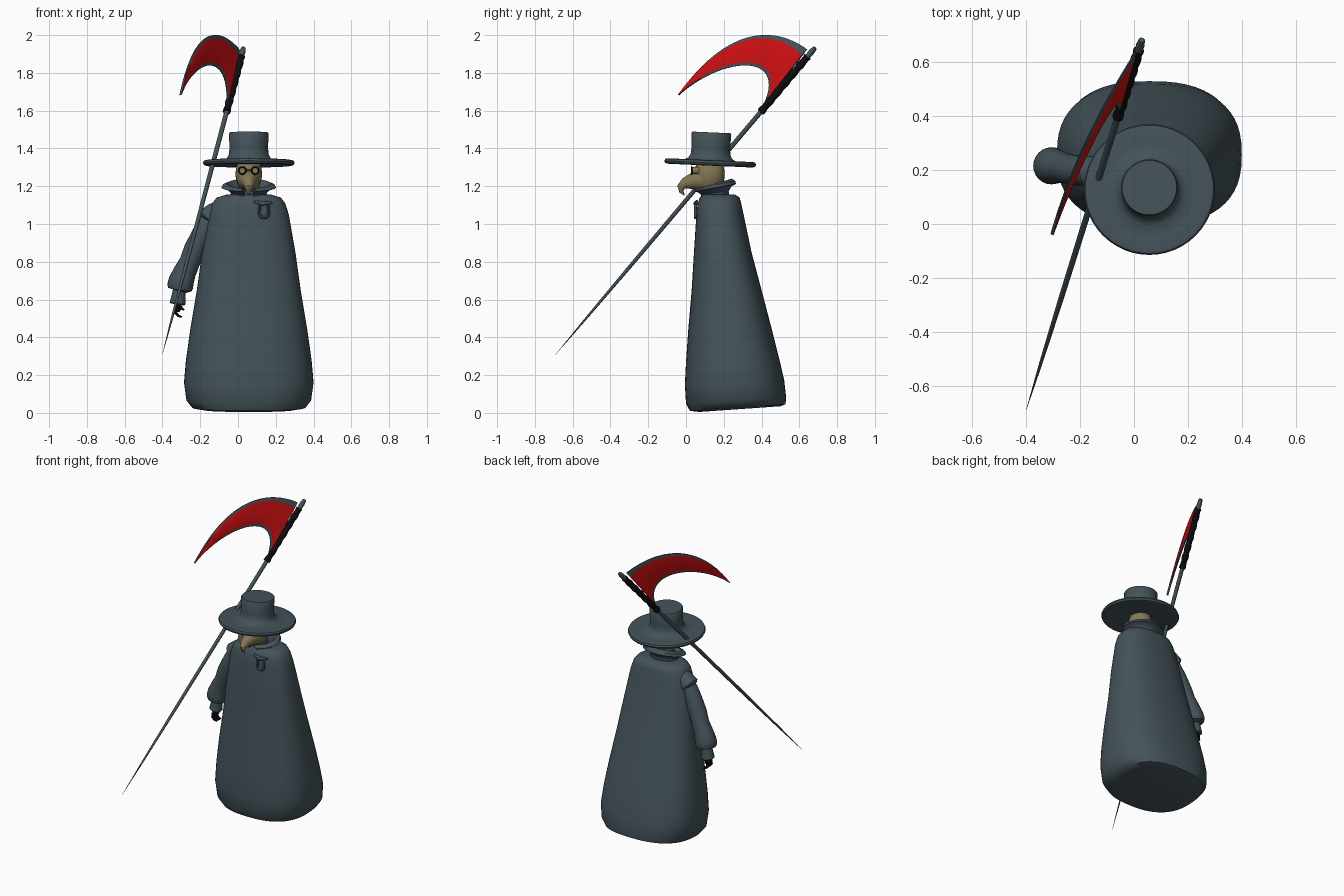
import bpy, bmesh, math
from mathutils import Vector, Matrix
from mathutils.geometry import interpolate_bezier

if "Cube" in bpy.data.objects:
    bpy.data.objects.remove(bpy.data.objects["Cube"], do_unlink=True)


def material(name, rgb):
    m = bpy.data.materials.new(name)
    m.use_nodes = True
    m.diffuse_color = (*rgb, 1)
    m.node_tree.nodes["Principled BSDF"].inputs["Base Color"].default_value = (*rgb, 1)
    return m


SLATE = material("slate cloth", (0.058, 0.086, 0.102))
RED = material("blade red", (0.62, 0.005, 0.006))
BLACK = material("black leather", (0.004, 0.004, 0.005))
TAN = material("tan mask", (0.23, 0.185, 0.09))
CX = 0.057  # figure's middle plane


def finish(name, bm, mats, angle=45):
    bmesh.ops.recalc_face_normals(bm, faces=bm.faces)
    mesh = bpy.data.meshes.new(name)
    bm.to_mesh(mesh)
    bm.free()
    for m in mats:
        mesh.materials.append(m)
    ob = bpy.data.objects.new(name, mesh)
    bpy.context.collection.objects.link(ob)
    bpy.ops.object.select_all(action='DESELECT')
    ob.select_set(True)
    bpy.context.view_layer.objects.active = ob
    bpy.ops.object.shade_smooth_by_angle(angle=math.radians(angle))
    return ob


def loft(name, rings, mats, rule=None, angle=45):
    """Skin closed rings of equal count and cap both ends."""
    bm = bmesh.new()
    vs = [[bm.verts.new(p) for p in r] for r in rings]
    n = len(vs[0])
    for a, b in zip(vs, vs[1:]):
        for i in range(n):
            j = (i + 1) % n
            f = bm.faces.new((a[i], a[j], b[j], b[i]))
            f.material_index = rule(i) if rule else 0
    bm.faces.new(vs[0])
    bm.faces.new(vs[-1])
    return finish(name, bm, mats, angle)


def sweep(name, path, mat, seg=16, ref=(1, 0, 0), angle=45):
    """Round tube through (x, y, z, radius) points."""
    pts = [Vector(p[:3]) for p in path]
    rings = []
    for k, p in enumerate(path):
        d = pts[min(k + 1, len(pts) - 1)] - pts[max(k - 1, 0)]
        u = d.cross(Vector(ref)).normalized()
        v = d.cross(u).normalized()
        rings.append([pts[k] + p[3] * (u * math.cos(t) + v * math.sin(t))
                      for t in (2 * math.pi * i / seg for i in range(seg))])
    return loft(name, rings, [mat], angle=angle)


def ball(name, centre, scale, mat):
    bm = bmesh.new()
    bmesh.ops.create_uvsphere(bm, u_segments=28, v_segments=16, radius=1,
                              matrix=Matrix.Translation(centre) @ Matrix.Diagonal((*scale, 1)))
    return finish(name, bm, [mat])


# Cloak: rounded-box sections as (height, half width, front y, back y)
def cloak_ring(z, hw, y0, y1, n=56):
    ring = []
    for i in range(n):
        t = 2 * math.pi * i / n
        c, s = math.cos(t), math.sin(t)
        x = CX + hw * math.copysign(abs(c) ** 0.8, c)
        y = (y0 + y1) / 2 + (y1 - y0) / 2 * math.copysign(abs(s) ** 0.8, s)
        ring.append((x, y, z + 0.07 * y * max(0, 1 - z / 0.4)))
    return ring


loft("cloak", [cloak_ring(*s) for s in (
    (0.0, 0.25, 0.07, 0.50), (0.01, 0.30, 0.02, 0.527), (0.05, 0.33, 0.0, 0.53),
    (0.15, 0.343, -0.006, 0.52), (0.27, 0.333, 0.0, 0.495), (0.44, 0.31, 0.012, 0.455),
    (0.65, 0.275, 0.03, 0.40), (0.85, 0.247, 0.042, 0.347), (1.05, 0.212, 0.055, 0.305),
    (1.11, 0.193, 0.062, 0.292), (1.14, 0.17, 0.073, 0.284), (1.155, 0.12, 0.09, 0.26))], [SLATE])

# Collar: folded section swept round the neck, open at the front
profile = [(0.10, 0.0), (0.095, 0.045), (0.115, 0.07), (0.145, 0.082), (0.138, 0.1),
           (0.115, 0.11), (0.095, 0.085), (0.08, 0.0)]
rings = []
for k in range(33):
    a = math.radians(-165 + 330 * k / 32)
    h = 0.76 + 0.24 * math.cos(a)
    rings.append([(CX + r * math.sin(a), 0.152 + 0.78 * r * math.cos(a), 1.13 + z * h)
                  for r, z in profile])
loft("collar", rings, [SLATE])
sweep("neck", [(CX, 0.15, 1.12, 0.06), (CX, 0.14, 1.22, 0.055)], SLATE)

# Hat: turned profile, tipped slightly backwards
hat_profile = [(0.01, -0.008), (0.19, -0.009), (0.225, -0.015), (0.238, -0.011), (0.243, 0),
               (0.238, 0.011), (0.225, 0.014), (0.18, 0.01), (0.135, 0.013), (0.115, 0.025),
               (0.105, 0.045), (0.102, 0.08), (0.105, 0.155), (0.101, 0.161), (0.01, 0.161)]
tilt = Matrix.Translation((CX, 0.128, 1.324)) @ Matrix.Rotation(-0.045, 4, 'X')
loft("hat", [[tilt @ Vector((r * math.cos(t), r * math.sin(t), z))
              for t in (math.pi * i / 24 for i in range(48))] for r, z in hat_profile], [SLATE])

# Masked head with a hooked beak
ball("head", (CX, 0.125, 1.265), (0.07, 0.08, 0.105), TAN)
sweep("beak", [(CX, y, z, r) for y, z, r in (
    (0.09, 1.235, 0.062), (0.03, 1.225, 0.042), (-0.005, 1.215, 0.03),
    (-0.027, 1.195, 0.021), (-0.024, 1.17, 0.011), (-0.008, 1.152, 0.002))], TAN, 20)

# Goggles
for side, label in ((1, "left"), (-1, "right")):
    x = CX + side * 0.034
    sweep(label + "_lens", [(x, 0.07, 1.283, 0.019), (x, 0.03, 1.283, 0.019)], TAN, 20)
    ring = [[(x + (0.019 + 0.004 * math.cos(b)) * math.cos(t), 0.03 + 0.004 * math.sin(b),
              1.283 + (0.019 + 0.004 * math.cos(b)) * math.sin(t))
             for b in (math.pi * j / 4 for j in range(8))]
            for t in (math.pi * i / 12 for i in range(25))]
    loft(label + "_goggle_rim", ring, [BLACK])
sweep("goggle_bridge", [(CX - 0.014, 0.028, 1.285, 0.003), (CX + 0.014, 0.028, 1.285, 0.003)],
      BLACK, 8, (0, 1, 0))

# Cloak clasp: short bar with a hanging loop
sweep("clasp_bar", [(0.085, 0.058, 1.12, 0.007), (0.13, 0.05, 1.108, 0.012),
                    (0.18, 0.058, 1.115, 0.007)], SLATE, 10, (0, 1, 0))
sweep("clasp_loop", [(0.138 + 0.024 * math.cos(t), 0.05, 1.055 + 0.022 * math.sin(t)
                      + (0.05 if i in (0, 10) else 0), 0.008)
                     for i, t in ((i, math.pi * (1 + i / 10)) for i in range(11))],
      SLATE, 8, (0, 1, 0))

# Right arm: shoulder flap, puffed sleeve, cuff
sweep("shoulder_flap", [(-0.06, 0.185, 1.10, 0.03), (-0.09, 0.187, 1.08, 0.05),
                        (-0.125, 0.19, 1.055, 0.058), (-0.16, 0.19, 1.025, 0.062),
                        (-0.163, 0.19, 1.02, 0.045)], SLATE, 24)
sweep("sleeve", [(-0.12, 0.19, 1.06, 0.045), (-0.165, 0.19, 1.0, 0.05), (-0.195, 0.195, 0.94, 0.054),
                 (-0.23, 0.2, 0.865, 0.057), (-0.255, 0.207, 0.80, 0.055), (-0.28, 0.212, 0.75, 0.06),
                 (-0.30, 0.215, 0.70, 0.067), (-0.306, 0.216, 0.67, 0.069),
                 (-0.308, 0.217, 0.652, 0.062), (-0.31, 0.217, 0.645, 0.035)], SLATE, 24)
sweep("cuff", [(-0.308, 0.217, 0.67, 0.033), (-0.315, 0.217, 0.62, 0.036),
               (-0.32, 0.217, 0.58, 0.042), (-0.321, 0.217, 0.574, 0.036)], SLATE, 20)

# Gloved hand
ball("right_palm", (-0.318, 0.215, 0.565), (0.02, 0.03, 0.032), BLACK)
for i in range(4):
    y = 0.193 + 0.015 * i
    sweep("right_finger_%d" % (i + 1), [(-0.328, y, 0.555, 0.008), (-0.33, y, 0.53, 0.008),
          (-0.315, y, 0.513, 0.007), (-0.296, y, 0.508, 0.004)], BLACK, 8, (0, 1, 0))
sweep("right_thumb", [(-0.31, 0.195, 0.57, 0.008), (-0.298, 0.185, 0.553, 0.008),
                      (-0.286, 0.182, 0.545, 0.004)], BLACK, 8, (0, 1, 0))

# Scythe pole: slender spike widening to the head
foot, top = Vector((-0.40, -0.69, 0.31)), Vector((0.03, 0.685, 1.935))


def on_pole(t, r):
    return (*foot.lerp(top, t), r)


sweep("pole", [on_pole(t, r) for t, r in (
    (0, 0.0005), (0.12, 0.006), (0.3, 0.01), (0.6, 0.012), (0.96, 0.013),
    (0.985, 0.016), (0.998, 0.012), (1.0, 0.004))], SLATE, 14)
sweep("blade_socket", [on_pole(0.79 + 0.18 * i / 24, 0.021 if i % 4 < 2 else 0.018)
                       for i in range(25)], BLACK, 12)


# Scythe blade: flat crescent in a slanted plane, red with slate edges
def on_blade(y, z):
    return Vector((0.0141 + 0.5207 * y - 0.177 * z, y, z))


outer = interpolate_bezier(on_blade(0.64, 1.925), on_blade(0.45, 2.065),
                           on_blade(0.2, 2.025), on_blade(-0.04, 1.685), 28)
inner = interpolate_bezier(on_blade(0.41, 1.63), on_blade(0.54, 1.90),
                           on_blade(0.21, 1.90), on_blade(-0.038, 1.682), 28)
normal = Vector((1, -0.5207, 0.177)).normalized()
rings = []
for a, b in zip(outer, inner):
    rows = [(a.lerp(b, f), w) for f, w in ((0, 0.002), (0.1, 0.006), (0.9, 0.006), (1, 0.002))]
    rings.append([p + normal * w for p, w in rows] + [p - normal * w for p, w in reversed(rows)])
loft("blade", rings, [SLATE, RED], lambda i: 1 if i in (1, 5) else 0, 30)
